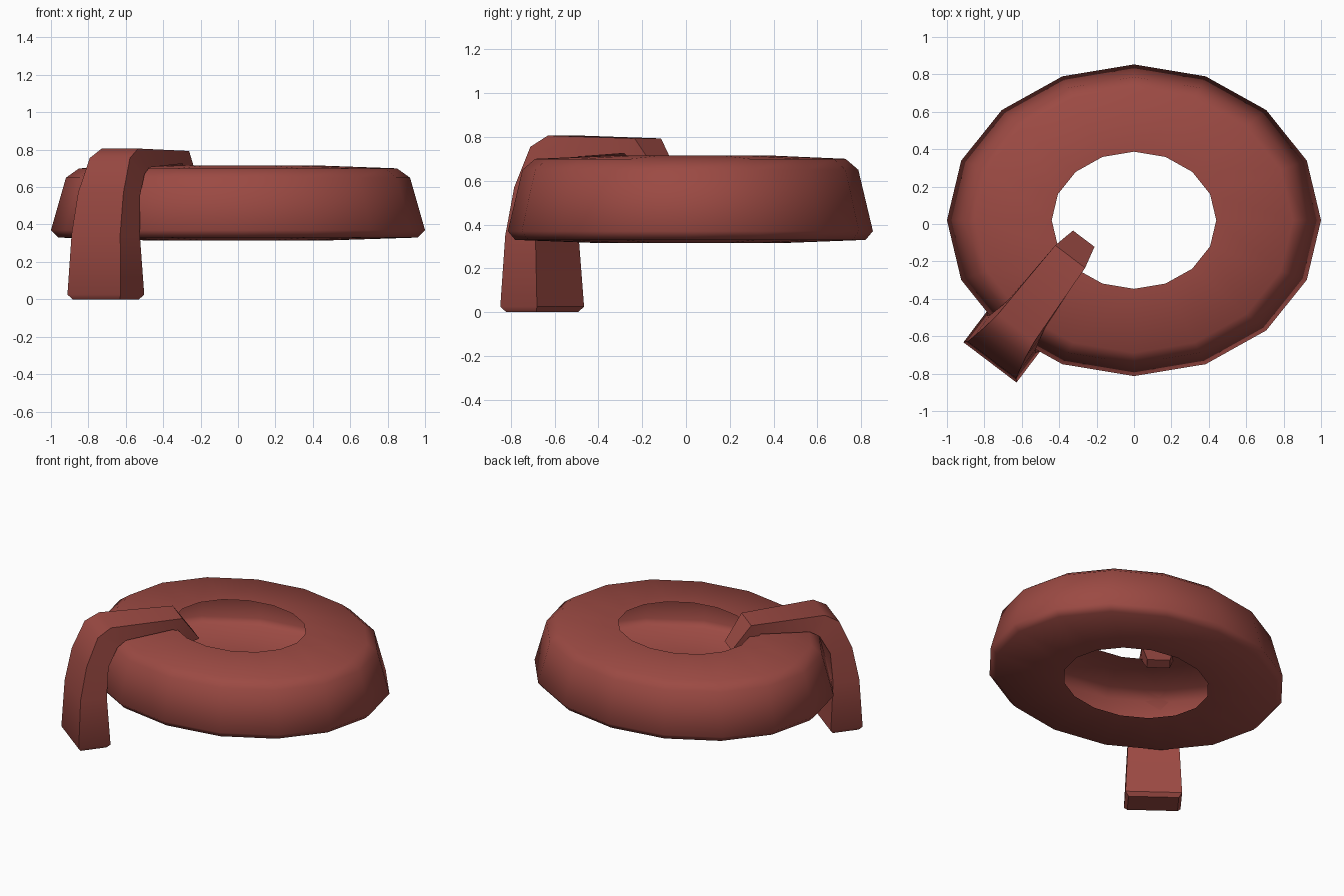
import bpy, bmesh, math
from mathutils import Vector

if "Cube" in bpy.data.objects:
    bpy.data.objects.remove(bpy.data.objects["Cube"])

red = bpy.data.materials.new("brick_red")
red.diffuse_color = (0.33, 0.068, 0.056, 1)
red.use_nodes = True
red.node_tree.nodes["Principled BSDF"].inputs["Base Color"].default_value = red.diffuse_color


def make_object(name, bm, angle):
    bmesh.ops.recalc_face_normals(bm, faces=bm.faces[:])
    mesh = bpy.data.meshes.new(name)
    bm.to_mesh(mesh)
    bm.free()
    mesh.materials.append(red)
    ob = bpy.data.objects.new(name, mesh)
    bpy.context.collection.objects.link(ob)
    bpy.ops.object.select_all(action='DESELECT')
    ob.select_set(True)
    bpy.context.view_layer.objects.active = ob
    bpy.ops.object.shade_smooth_by_angle(angle=math.radians(angle))
    return ob


def bridge(bm, rings, closed=True):
    n = len(rings[0])
    for a, b in zip(rings, rings[1:]):
        for i in range(n):
            j = (i + 1) % n
            bm.faces.new((a[i], a[j], b[j], b[i]))


# Hollow oval ring: open shell, 16 sides, (radius, height) profile
SIDES = 16
profile = [(0.49, 0.315), (0.96, 0.33), (1.0, 0.37), (0.92, 0.65),
           (0.85, 0.70), (0.44, 0.715)]
bm = bmesh.new()
rings = []
for r, z in profile:
    ring = []
    for i in range(SIDES):
        a = 2 * math.pi * i / SIDES
        ring.append(bm.verts.new((r * math.cos(a), 0.02 + 0.833 * r * math.sin(a), z)))
    rings.append(ring)
bridge(bm, rings)
make_object("hollow_ring", bm, 85)

# Hooked stand: sections as (outer s, outer z, inner s, inner z, half width)
base = Vector((-0.77, -0.74, 0))
along = Vector((0.604, 0.797, 0))
side = Vector((0.797, -0.604, 0))
sections = [
    (0.02, 0.0, 0.19, 0.0, 0.158),
    (0.0, 0.025, 0.21, 0.025, 0.178),
    (0.017, 0.35, 0.19, 0.35, 0.163),
    (0.06, 0.57, 0.205, 0.55, 0.152),
    (0.14, 0.755, 0.27, 0.67, 0.135),
    (0.23, 0.806, 0.33, 0.705, 0.122),
    (0.71, 0.793, 0.65, 0.725, 0.10),
    (0.83, 0.625, 0.765, 0.605, 0.072),
]
bm = bmesh.new()
rings = []
for so, zo, si, zi, w in sections:
    ring = []
    for s, z, k in ((so, zo, -w), (so, zo, w), (si, zi, w), (si, zi, -w)):
        p = base + along * s + side * k
        ring.append(bm.verts.new((p.x, p.y, z)))
    rings.append(ring)
bridge(bm, rings)
bm.faces.new(rings[0])
bm.faces.new(rings[-1])
make_object("hooked_stand", bm, 42)
